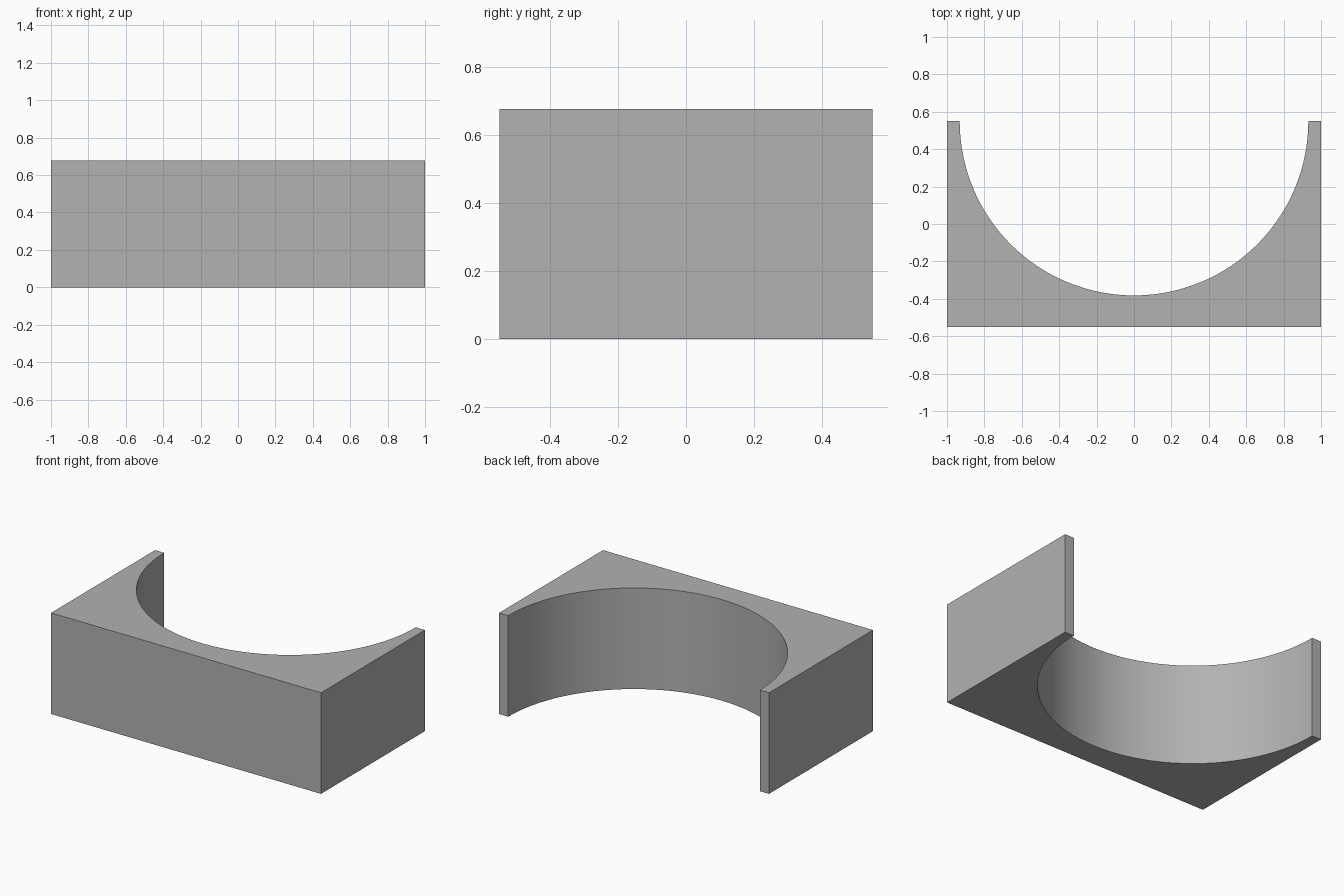
import bpy
import bmesh
from math import cos, sin, pi, radians

cube = bpy.data.objects.get("Cube")
if cube:
    bpy.data.objects.remove(cube, do_unlink=True)

HALF_W, HALF_D, HEIGHT = 1.0, 0.55, 0.677
RADIUS, SEGMENTS = 0.932, 64

# Single grey material
grey = bpy.data.materials.new("plain_grey")
grey.use_nodes = True
colour = (0.445, 0.445, 0.445, 1)
grey.diffuse_color = colour
grey.node_tree.nodes["Principled BSDF"].inputs["Base Color"].default_value = colour

# Plan outline: rectangle with a half-round recess opening to the back
outline = [(-HALF_W, HALF_D), (-HALF_W, -HALF_D), (HALF_W, -HALF_D), (HALF_W, HALF_D)]
for i in range(SEGMENTS + 1):
    a = pi * i / SEGMENTS
    outline.append((RADIUS * cos(a), HALF_D - RADIUS * sin(a)))

# Extrude the outline to full height
bm = bmesh.new()
base = bm.faces.new([bm.verts.new((x, y, 0)) for x, y in outline])
top = bmesh.ops.extrude_face_region(bm, geom=[base], use_keep_orig=True)["geom"]
bmesh.ops.translate(bm, vec=(0, 0, HEIGHT),
                    verts=[v for v in top if isinstance(v, bmesh.types.BMVert)])
bmesh.ops.recalc_face_normals(bm, faces=bm.faces)
mesh = bpy.data.meshes.new("cradle_block")
bm.to_mesh(mesh)
bm.free()
mesh.materials.append(grey)

block = bpy.data.objects.new("cradle_block", mesh)
bpy.context.collection.objects.link(block)

# Smooth recess, sharp box edges
bpy.ops.object.select_all(action="DESELECT")
block.select_set(True)
bpy.context.view_layer.objects.active = block
bpy.ops.object.shade_smooth_by_angle(angle=radians(30))
